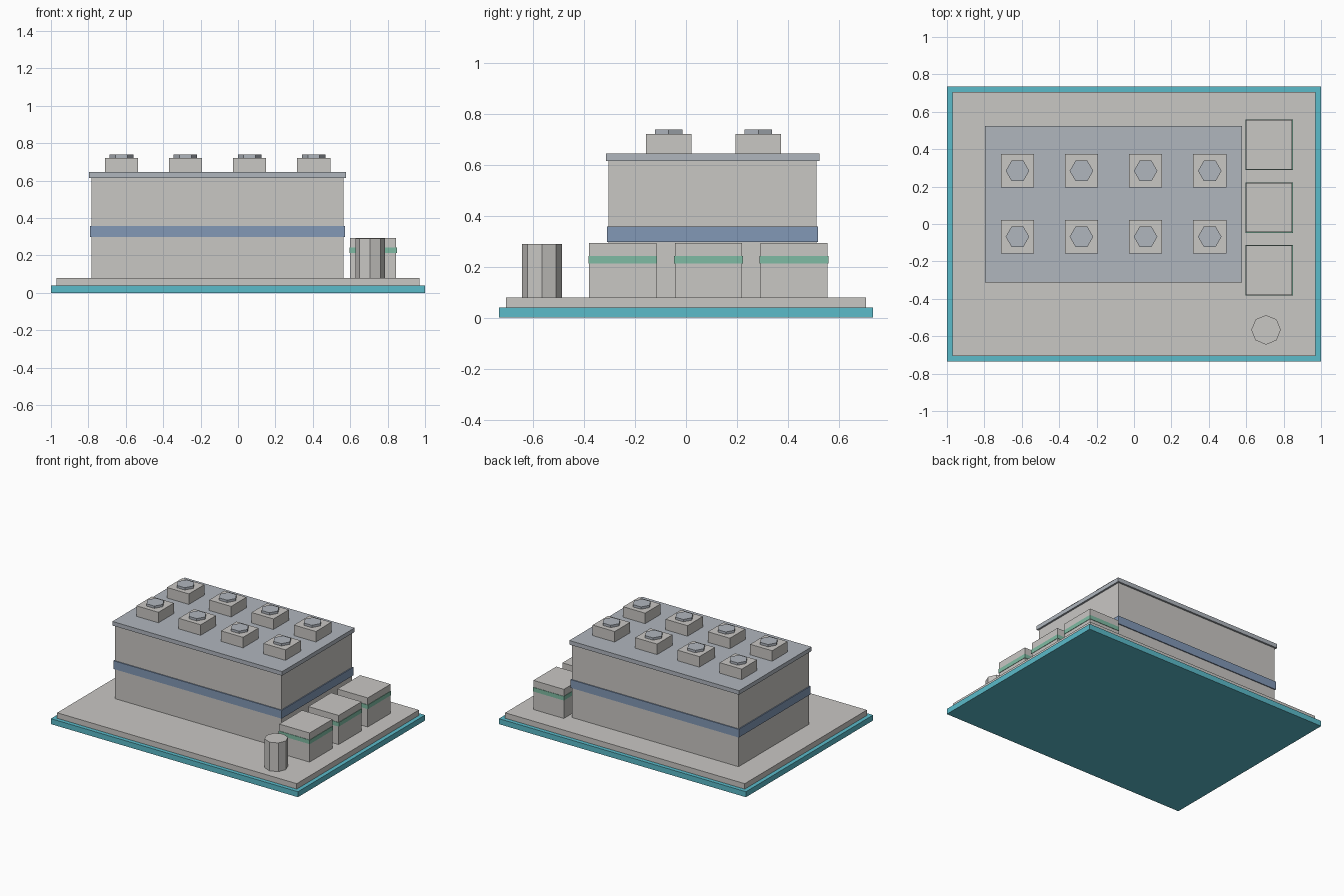
import bpy, math

if "Cube" in bpy.data.objects:
    bpy.data.objects.remove(bpy.data.objects["Cube"])


def material(name, r, g, b):
    """Flat material from 0-255 display values, converted to linear."""
    def lin(v):
        v /= 255
        return v / 12.92 if v <= 0.04045 else ((v + 0.055) / 1.055) ** 2.4
    m = bpy.data.materials.new(name)
    m.diffuse_color = (lin(r), lin(g), lin(b), 1)
    m.use_nodes = True
    m.node_tree.nodes["Principled BSDF"].inputs["Base Color"].default_value = m.diffuse_color
    return m


CONCRETE = material("warm grey", 201, 199, 196)
ROOF = material("blue grey", 176, 182, 190)
BLUE = material("slate blue", 130, 152, 182)
TEAL = material("teal", 91, 187, 202)
GREEN = material("soft green", 127, 187, 163)


def box(name, x, y, z, mat):
    """Box spanning the given (min, max) ranges."""
    spans = (x, y, z)
    bpy.ops.mesh.primitive_cube_add(size=1, location=[(a + b) / 2 for a, b in spans])
    ob = bpy.context.object
    ob.name = name
    ob.scale = [b - a for a, b in spans]
    bpy.ops.object.transform_apply(location=False, rotation=False, scale=True)
    ob.data.materials.append(mat)
    return ob


def prism(name, sides, radius, x, y, z, mat):
    """Upright prism with a corner pointing along +x."""
    bpy.ops.mesh.primitive_cylinder_add(
        vertices=sides, radius=radius, depth=z[1] - z[0],
        location=(x, y, (z[0] + z[1]) / 2), rotation=(0, 0, math.pi / 2))
    ob = bpy.context.object
    ob.name = name
    ob.data.materials.append(mat)
    return ob


def around(c, half):
    return (c - half, c + half)


# Ground plate and paved slab
box("base_plate", (-1, 1), (-0.735, 0.735), (0, 0.04), TEAL)
box("paved_slab", (-0.97, 0.97), (-0.706, 0.706), (0.04, 0.08), CONCRETE)

# Main hall with painted belt and overhanging roof
box("main_hall", (-0.784, 0.564), (-0.304, 0.512), (0.08, 0.615), CONCRETE)
box("hall_belt", (-0.791, 0.571), (-0.311, 0.519), (0.298, 0.358), BLUE)
box("roof_slab", (-0.797, 0.577), (-0.314, 0.525), (0.615, 0.645), ROOF)

# Rooftop cooling units with hexagonal fan caps
for x in (-0.623, -0.281, 0.062, 0.405):
    for y in (-0.068, 0.284):
        box("cooling_unit", around(x, 0.089), around(y, 0.089), (0.645, 0.722), CONCRETE)
        prism("fan_cap", 6, 0.063, x, y, (0.722, 0.739), ROOF)

# Row of side cabinets, each with a thin stripe
for y in (-0.248, 0.088, 0.424):
    box("side_cabinet", (0.6, 0.846), around(y, 0.132), (0.08, 0.293), CONCRETE)
    box("cabinet_stripe", (0.597, 0.849), around(y, 0.135), (0.213, 0.243), GREEN)

# Octagonal tank
prism("tank", 8, 0.079, 0.706, -0.566, (0.08, 0.29), CONCRETE)
